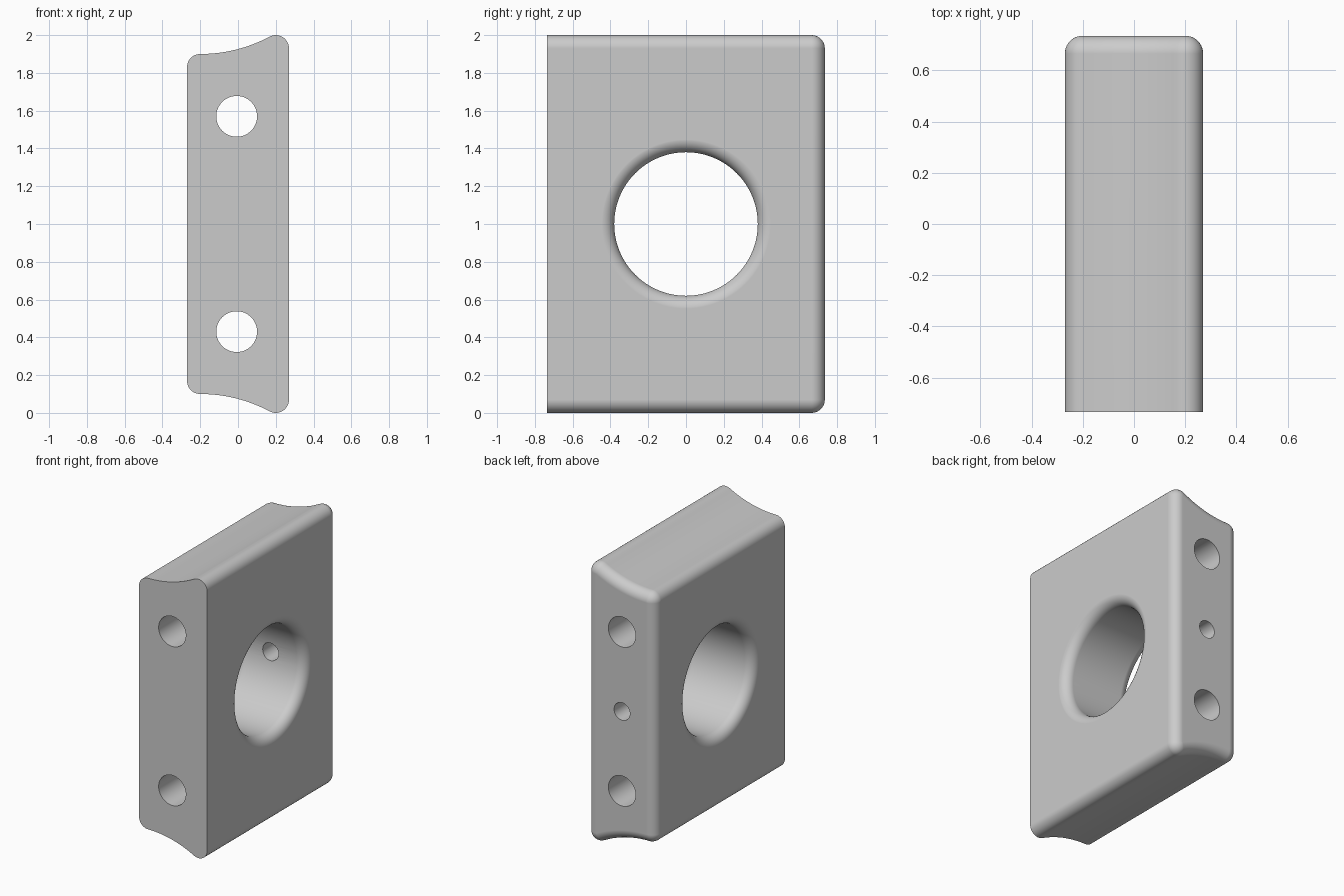
import bpy, bmesh
from math import sin, cos, pi, atan2

if "Cube" in bpy.data.objects:
    bpy.data.objects.remove(bpy.data.objects["Cube"])

HALF_X, HALF_Y, ROUND = 0.27, 0.735, 0.07
SCOOP = 0.78            # radius of the concave top and bottom
HOLE_X = -0.007
STEPS = 10

grey = bpy.data.materials.new("plain grey")
grey.use_nodes = True
COLOUR = (0.6, 0.6, 0.6, 1)
grey.diffuse_color = COLOUR
grey.node_tree.nodes["Principled BSDF"].inputs["Base Color"].default_value = COLOUR


def arc(cx, cz, r, a0, a1, n=STEPS):
    return [(cx + r * cos(a0 + (a1 - a0) * i / n), cz + r * sin(a0 + (a1 - a0) * i / n))
            for i in range(n + 1)]


def outline(inset):
    """Closed cross-section in x and z, shrunk inward by inset."""
    low_x, high_x = ROUND - HALF_X, HALF_X - ROUND
    r = ROUND - inset
    lean = atan2(1.93 - (1.9 + SCOOP), high_x - low_x)
    top = arc(low_x, 1.83, r, pi, pi / 2)
    top += arc(low_x, 1.9 + SCOOP, SCOOP + inset, -pi / 2, lean, 20)[1:]
    top += arc(high_x, 1.93, r, lean + pi, 0)[1:]
    return top + [(x, 2 - z) for x, z in reversed(top)]


def loft(name, rings):
    """Skin between matching rings of points and cap both ends."""
    bm = bmesh.new()
    loops = [[bm.verts.new(p) for p in ring] for ring in rings]
    for a, b in zip(loops, loops[1:]):
        for i in range(len(a)):
            j = (i + 1) % len(a)
            bm.faces.new((a[i], a[j], b[j], b[i]))
    bm.faces.new(loops[0])
    bm.faces.new(loops[-1])
    bmesh.ops.remove_doubles(bm, verts=bm.verts, dist=1e-5)
    bmesh.ops.recalc_face_normals(bm, faces=bm.faces)
    mesh = bpy.data.meshes.new(name)
    bm.to_mesh(mesh)
    bm.free()
    mesh.materials.append(grey)
    obj = bpy.data.objects.new(name, mesh)
    bpy.context.collection.objects.link(obj)
    return obj


def drill(name, z, r, y0, y1):
    """Straight cutter running front to back."""
    return loft(name, [[(x, y, cz) for x, cz in arc(HOLE_X, z, r, 0, 2 * pi, 48)[:-1]]
                       for y in (y0, y1)])


# Block: sharp front rim, rounded back rim
rings = [(-HALF_Y, 0)]
for i in range(STEPS + 1):
    a = pi / 2 * i / STEPS
    rings.append((HALF_Y - ROUND + ROUND * sin(a), ROUND * (1 - cos(a))))
block = loft("block", [[(x, y, z) for x, z in outline(d)] for y, d in rings])

# Large cross bore with rounded mouths
flare = [(HALF_X + 0.0002 - ROUND + ROUND * sin(pi / 2 * i / STEPS),
          0.38 + ROUND * (1 - cos(pi / 2 * i / STEPS))) for i in range(STEPS + 1)]
flare.append((HALF_X + 0.05, 0.38 + ROUND))
stations = [(-x, r) for x, r in reversed(flare)] + flare
bore = loft("bore_cutter", [[(x, y, z) for y, z in arc(0, 1, r, 0, 2 * pi, 96)[:-1]]
                            for x, r in stations])

# Two through holes, and a small hole from the back into the bore
cutters = [bore,
           drill("lower_hole_cutter", 0.43, 0.108, -1, 1),
           drill("upper_hole_cutter", 1.57, 0.108, -1, 1),
           drill("small_hole_cutter", 1, 0.063, 0, 1)]

bpy.ops.object.select_all(action='DESELECT')
bpy.context.view_layer.objects.active = block
block.select_set(True)
for cutter in cutters:
    mod = block.modifiers.new("cut", 'BOOLEAN')
    mod.operation = 'DIFFERENCE'
    mod.solver = 'EXACT'
    mod.object = cutter
    bpy.ops.object.modifier_apply(modifier=mod.name)
for cutter in cutters:
    bpy.data.objects.remove(cutter)

# Smooth rounds, flat broad faces
bpy.ops.object.shade_smooth_by_angle(angle=pi / 6)
weighted = block.modifiers.new("even shading", 'WEIGHTED_NORMAL')
weighted.keep_sharp = True
